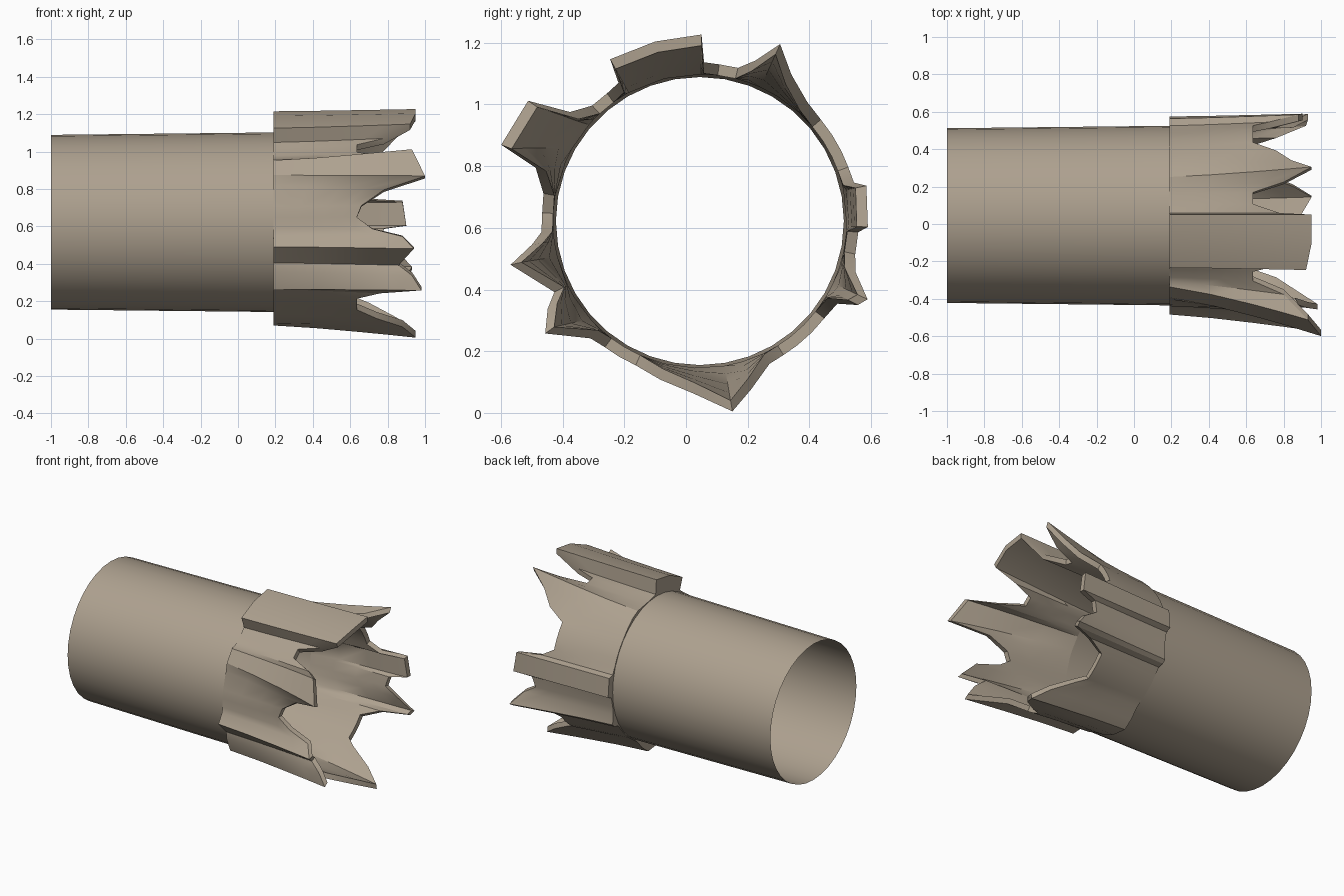
import bpy, bmesh
from math import radians, cos, sin

if "Cube" in bpy.data.objects:
    bpy.data.objects.remove(bpy.data.objects["Cube"])

CY, CZ = 0.045, 0.622      # tube axis
X0 = 0.19                  # where the collar starts

# Dull brown-grey metal
metal = bpy.data.materials.new("dull_metal")
metal.diffuse_color = (0.42, 0.355, 0.275, 1)
metal.use_nodes = True
metal.node_tree.nodes["Principled BSDF"].inputs["Base Color"].default_value = metal.diffuse_color


def point(x, r, deg):
    a = radians(deg)
    return (x, CY + r * cos(a), CZ + r * sin(a))


def make_object(name, rings, cyclic_rings, sharp):
    """Skin a list of closed rings of points."""
    bm = bmesh.new()
    vs = [[bm.verts.new(p) for p in ring] for ring in rings]
    n, m = len(vs[0]), len(vs)
    for j in range(m if cyclic_rings else m - 1):
        a, b = vs[j], vs[(j + 1) % m]
        for i in range(n):
            k = (i + 1) % n
            bm.faces.new((a[i], a[k], b[k], b[i]))
    bmesh.ops.recalc_face_normals(bm, faces=bm.faces)
    me = bpy.data.meshes.new(name)
    bm.to_mesh(me)
    bm.free()
    me.materials.append(metal)
    ob = bpy.data.objects.new(name, me)
    bpy.context.collection.objects.link(ob)
    bpy.ops.object.select_all(action='DESELECT')
    ob.select_set(True)
    bpy.context.view_layer.objects.active = ob
    bpy.ops.object.shade_smooth_by_angle(angle=radians(sharp))
    return ob


# Plain open tube, slightly wider towards the collar
angles = [i * 10 for i in range(36)]
make_object("tube", [[point(x, r, a) for a in angles]
                     for x, r in ((-1, 0.467), (X0, 0.48))], False, 35)

# Torn teeth: (angle, radius at collar start, radius at rim, x of rim,
#              optional twist of the start angle)
teeth = [
    [(119, .575, .60, .92), (104, .585, .60, .95), (89.5, .593, .605, .95),
     (88.5, .495, .515, .78)],
    [(71, .49, .55, .80), (65.6, .50, .63, .95), (58, .50, .56, .84),
     (48, .49, .52, .76)],
    [(14, .495, .515, .72), (12, .53, .552, .88), (-2, .53, .545, .90),
     (-4, .495, .515, .78), (-12, .49, .515, .76)],
    [(-18, .50, .53, .85), (-25, .53, .60, .93), (-28, .52, .58, .92),
     (-31, .49, .52, .76)],
    [(-64, .49, .515, .70), (-73, .53, .57, .85), (-80.3, .56, .626, .95),
     (-92, .54, .56, .88), (-104, .505, .53, .74)],
    [(-133, .49, .52, .76), (-144, .54, .62, .98, 6), (-150, .515, .57, .93, 1),
     (-154, .495, .525, .86)],
    [(-167, .545, .63, .94, 1), (-172, .495, .55, .88), (-176, .485, .515, .72)],
    [(-190, .485, .515, .66), (-198, .49, .56, .78, -6), (-201, .505, .69, 1.0, -9),
     (-215, .505, .68, .93, -6), (-220, .49, .55, .80, -4)],
]
# Valleys between the teeth
valleys = [83, 76, 40, 33, 26, 20, -38, -45, -52, -58, -114, -121, -127,
           -183, -227, -234]
columns = [c for t in teeth for c in t] + [(a, .485, .512, .635) for a in valleys]
columns.append((-239.5, .495, .52, .78))
columns.sort(key=lambda c: -c[0])

# Collar: outer skin out to the rim, inner skin back to the tube
steps = (0, 0.3, 0.6, 0.82, 1)
outer, inner = [], []
for t in steps:
    f = t ** 1.25
    ring_out, ring_in = [], []
    for a, r0, r1, x, *twist in columns:
        px = X0 + (x - X0) * t
        pa = a + (twist[0] if twist else 0) * (1 - t)
        ring_out.append(point(px, r0 + (r1 - r0) * f, pa))
        ring_in.append(point(px, .476 + (r1 - .036 - .476) * f, pa))
    outer.append(ring_out)
    inner.append(ring_in)
make_object("jagged_collar", outer + inner[::-1], True, 28)
